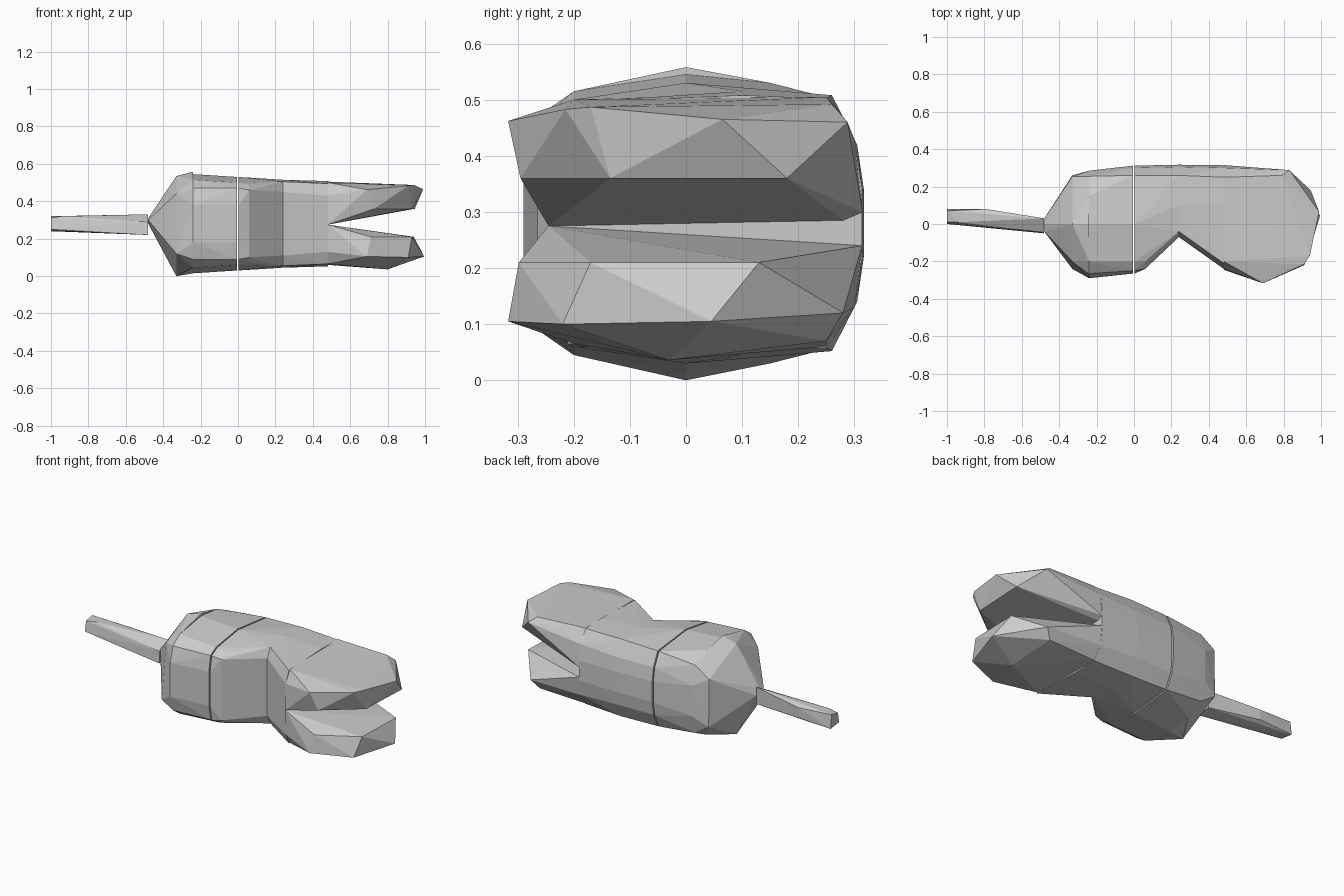
import bpy, bmesh

MID = 0.28  # height of the mirror plane


def hull(name, pts):
    """Flat-faced convex block around a few points."""
    me = bpy.data.meshes.new(name)
    bm = bmesh.new()
    for p in pts:
        bm.verts.new(p)
    r = bmesh.ops.convex_hull(bm, input=bm.verts[:])
    junk = {v for v in r["geom_interior"] + r["geom_unused"]
            if isinstance(v, bmesh.types.BMVert)}
    bmesh.ops.delete(bm, geom=list(junk), context='VERTS')
    bmesh.ops.recalc_face_normals(bm, faces=bm.faces[:])
    bm.to_mesh(me)
    bm.free()
    ob = bpy.data.objects.new(name, me)
    bpy.context.collection.objects.link(ob)
    return ob


def ring(x, half):
    """Cross-section at x, mirrored above and below the middle plane."""
    return [(x, y, MID + s * d) for y, d in half for s in (1, -1)]


# body cross-sections: (y, half height)
hip = [(-.29, .1), (-.265, .19), (-.2, .235), (0, .265), (.15, .25), (.255, .2), (.285, .09)]
waist = [(-.265, .1), (-.25, .19), (-.2, .22), (0, .25), (.26, .222), (.3, .14), (.312, .06)]
bend = [(-.24, .18), (-.2, .21)]
notch = [(-.07, .17), (-.04, .225), (.1, .235), (.26, .228), (.305, .14), (.317, .06)]
neck = [(-.24, .15), (-.21, .215), (.1, .228), (.25, .222), (.3, .15), (.314, .06)]

# slim tail
hull("tail", [(-1, 0, .25), (-1, .01, .31), (-1, .08, .24), (-1, .07, .32), (-.94, .01, .32),
              (-.93, .005, .24), (-.79, .08, .31), (-.79, .08, .25),
              (-.48, -.05, .22), (-.48, -.045, .29), (-.48, .03, .23), (-.48, .03, .33)])

# faceted rear cap
hull("rear_cap", ring(-.24, hip) + [
    (-.48, -.04, .3), (-.48, .03, .28), (-.48, 0, .31),
    (-.33, -.24, .12), (-.33, -.2, .44), (-.33, 0, 0), (-.33, 0, .535),
    (-.33, .26, .14), (-.33, .255, .42), (-.24, 0, .558)])

# body segments
hull("rear_body", ring(-.24, hip) + ring(-.005, waist))
hull("middle_body", ring(.003, waist) + ring(.06, bend) + ring(.24, notch))
hull("front_body", ring(.24, notch) + ring(.48, neck))

# two open lobes
hull("upper_lobe", [
    (.48, -.245, .275), (.48, -.24, .43), (.48, -.2, .5), (.48, .25, .505), (.48, .3, .43),
    (.48, .315, .3), (.48, .28, .285),
    (.69, -.317, .462), (.91, -.215, .483), (.94, -.17, .487), (.99, .065, .465),
    (.83, .288, .46), (.79, .26, .492),
    (.73, -.295, .36), (.93, -.135, .36), (.945, .18, .36)])
hull("lower_lobe", [
    (.48, -.245, .275), (.48, -.24, .13), (.48, -.2, .065), (.48, .25, .06), (.48, .3, .13),
    (.48, .314, .24),
    (.69, -.317, .105), (.91, -.22, .1), (.995, .045, .105), (.82, .28, .12),
    (.8, -.03, .036), (.78, .25, .07),
    (.71, -.298, .21), (.93, -.17, .21), (.94, .13, .21)])
